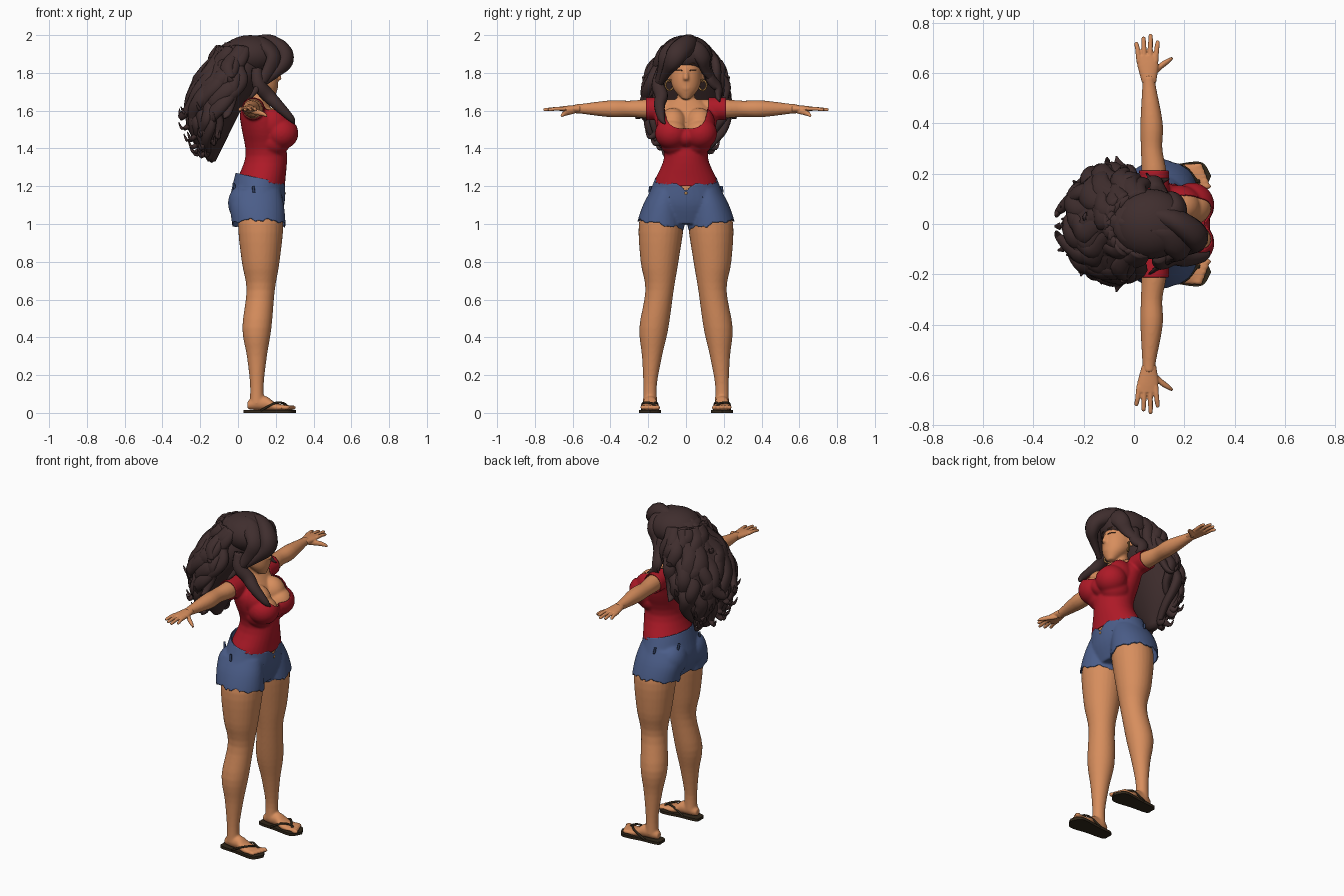
import bpy, bmesh, math, random
from mathutils import Vector, Matrix

random.seed(4)
if "Cube" in bpy.data.objects:
    bpy.data.objects.remove(bpy.data.objects["Cube"])

def material(name, *rgb):
    m = bpy.data.materials.new(name)
    m.use_nodes = True
    m.diffuse_color = (*rgb, 1)
    m.node_tree.nodes["Principled BSDF"].inputs["Base Color"].default_value = (*rgb, 1)
    return m

SKIN = material("warm skin", .68, .27, .11)
RED = material("red cotton", .42, .01, .02)
DENIM = material("blue denim", .07, .11, .25)
NAVY = material("dark denim", .03, .05, .12)
HAIR = material("dark brown hair", .05, .027, .027)
SOLE = material("sandal brown", .03, .02, .01)
GOLD = material("old gold", .4, .2, .06)
LASH = material("lash brown", .1, .04, .02)
SIDES = {"right": -1, "left": 1}
AXES = {"x": ("y", "z"), "y": ("x", "z"), "z": ("x", "y")}
UNIT = {"x": Vector((1, 0, 0)), "y": Vector((0, 1, 0)), "z": Vector((0, 0, 1))}

def spline(points, steps=4):
    """Catmull-Rom interpolation of tuples of any length."""
    result = []
    last = len(points) - 1
    for i in range(last):
        before, start, end, after = (points[min(max(i + k, 0), last)] for k in (-1, 0, 1, 2))
        for step in range(steps):
            t = step / steps
            result.append([q + t / 2 * (r - p + t * (2 * p - 5 * q + 4 * r - w + t * (3 * (q - r) + w - p)))
                           for p, q, r, w in zip(before, start, end, after)])
    return result + [list(points[-1])]

def tube(bm, points, axis=None, grow=0, sides=20, side=1):
    """Loft rings (x, y, z, radius, second radius if oval); without an axis they follow the path."""
    rings = []
    path = spline([(*p, p[-1]) if len(p) == 4 else p for p in points])
    for i, (x, y, z, ru, rv) in enumerate(path):
        center = Vector((x, y * side, z))
        if axis:
            u, v = (UNIT[name] for name in AXES[axis])
        else:
            ahead, behind = path[min(i + 1, len(path) - 1)], path[max(i - 1, 0)]
            tangent = Vector(ahead[:3]) - Vector(behind[:3])
            tangent.y *= side
            u = tangent.cross(Vector((x - .05, y * side, .01))).normalized()
            v = u.cross(tangent).normalized()
        ru, rv = max(ru + grow, .001), max(rv + grow, .001)
        rings.append([bm.verts.new(center + u * ru * math.cos(a) + v * rv * math.sin(a))
                      for a in (math.tau * k / sides for k in range(sides))])
    for lower, upper in zip(rings, rings[1:]):
        for k in range(sides):
            bm.faces.new((lower[k], lower[k - 1], upper[k - 1], upper[k]))
    bm.faces.new(rings[0])
    bm.faces.new(rings[-1][::-1])

def ball(bm, center, radii, grow=0):
    scale = Matrix.Diagonal([r + grow for r in radii] + [1])
    bmesh.ops.create_uvsphere(bm, u_segments=24, v_segments=14, radius=1,
                              matrix=Matrix.Translation(center) @ scale)

def trim(mesh, cut, reach):
    """Pull nearby vertices onto cut(point) = 0 and delete the faces beyond it."""
    bm = bmesh.new()
    bm.from_mesh(mesh)
    tiny = .0001
    for v in bm.verts:
        value = cut(v.co)
        slope = Vector([(cut(v.co + UNIT[a] * tiny) - value) / tiny for a in "xyz"])
        move = slope * (-value / max(slope.length_squared, .01))
        if move.length < reach:
            v.co += move
    beyond = [f for f in bm.faces if cut(f.calc_center_median()) > 0]
    bmesh.ops.delete(bm, geom=beyond, context="FACES")
    bm.to_mesh(mesh)
    bm.free()

def finish(bm, name, mat, voxel=0, cut=None, smooth=True, relax=5):
    """Make the object, optionally fused into one skin and trimmed as open cloth."""
    bmesh.ops.recalc_face_normals(bm, faces=bm.faces)
    mesh = bpy.data.meshes.new(name)
    bm.to_mesh(mesh)
    bm.free()
    ob = bpy.data.objects.new(name, mesh)
    bpy.context.collection.objects.link(ob)
    if voxel:
        mod = ob.modifiers.new("fuse", "REMESH")
        mod.mode, mod.voxel_size = "VOXEL", voxel
        mod = ob.modifiers.new("relax", "SMOOTH")
        mod.factor, mod.iterations = .5, relax
        mesh = bpy.data.meshes.new_from_object(ob.evaluated_get(bpy.context.evaluated_depsgraph_get()))
        ob.modifiers.clear()
        ob.data = mesh
    if cut:
        trim(mesh, cut, voxel * .6)
        ob.modifiers.new("cloth", "SOLIDIFY").thickness = .006
    mesh.materials.clear()
    mesh.materials.append(mat)
    mesh.polygons.foreach_set("use_smooth", [smooth] * len(mesh.polygons))

def torso(bm, grow=0):
    tube(bm, [(.12, 0, 1.16, .12, .16), (.12, 0, 1.22, .12, .16), (.15, 0, 1.36, .1, .105),
              (.13, 0, 1.5, .1, .145), (.11, 0, 1.58, .09, .15), (.09, 0, 1.66, .05, .08)], "z", grow, 32)
    for s in SIDES.values():
        ball(bm, (.23, s * .075, 1.48), (.08, .08, .075), grow)
        ball(bm, (.18, s * .07, 1.53), (.085, .075, .085), grow)
        ball(bm, (.19, s * .06, 1.44), (.08, .07, .07), grow)

ARM = [(.08, .06, 1.61, .05), (.08, .2, 1.61, .05), (.07, .3, 1.61, .043), (.07, .4, 1.61, .045),
       (.06, .55, 1.61, .027), (.06, .59, 1.61, .025)]
LEG = [(.12, .11, 1.12, .1), (.12, .13, 1, .12), (.12, .14, .8, .1), (.12, .14, .65, .075),
       (.1, .17, .45, .077), (.1, .18, .3, .053), (.1, .19, .15, .036), (.1, .19, .05, .038)]
FOOT = [(.05, .19, .04, .02), (.09, .19, .05, .035), (.15, .19, .05, .038),
        (.2, .19, .03, .05, .023), (.27, .19, .03, .053, .01)]

# Skin: torso, neck, head, nose, limbs and feet fused together
bm = bmesh.new()
torso(bm)
tube(bm, [(.08, 0, 1.58, .06), (.1, 0, 1.66, .047), (.11, 0, 1.73, .05)], "z")
tube(bm, [(.17, 0, 1.66, .02), (.14, 0, 1.72, .07), (.11, 0, 1.8, .1, .083), (.1, 0, 1.9, .08, .07),
          (.1, 0, 1.94, .02)], "z", sides=32)
tube(bm, [(.2, 0, 1.83, .008), (.22, 0, 1.77, .012, .015), (.2, 0, 1.76, .01)], "z")
ball(bm, (.2, 0, 1.72), (.012, .027, .014))
for s in SIDES.values():
    tube(bm, ARM, "y", side=s)
    tube(bm, LEG, "z", side=s, sides=28)
    tube(bm, FOOT, "x", side=s)
    for toe in range(5):
        ball(bm, (.284 - .008 * toe, s * (.15 + .02 * toe), .028), (.024, .014 - .001 * toe, .014))
    ball(bm, (.085, s * .088, 1.775), (.02, .01, .03))
finish(bm, "body", SKIN, .0065)

# Hands with spread fingers
for side, s in SIDES.items():
    bm = bmesh.new()
    tube(bm, [(.06, .56, 1.61, .028, .022), (.055, .63, 1.61, .042, .016), (.05, .67, 1.61, .042, .011)],
         "y", side=s)
    for finger, length in enumerate((.075, .095, .105, .08)):
        root, end = .02 + .022 * finger, .01 + .028 * finger
        tube(bm, [(root, .645, 1.61, .011), ((root + end) / 2, .69, 1.61, .01),
                  (end, .64 + length, 1.605, .009), (end, .65 + length, 1.605, .005)], "y", sides=12, side=s)
    tube(bm, [(.07, .595, 1.6, .017), (.11, .63, 1.59, .015), (.14, .65, 1.58, .011), (.155, .66, 1.57, .006)],
         "x", sides=12, side=s)
    finish(bm, side + "_hand", SKIN, .0037, relax=3)

# Scoop-neck shirt with short sleeves
def shirt_cut(p):
    depth = .04 + .135 * min(max((p.x - .05) / .08, 0), 1)
    scoop = (abs(p.y / .12) ** 3 + abs(min(p.z - 1.68, 0) / depth) ** 3) ** (1 / 3)
    hem = 1.255 - .22 * p.x
    return max((1 - scoop) * .12, hem - p.z, abs(p.y) - .213)

bm = bmesh.new()
torso(bm, grow=.01)
ball(bm, (.22, 0, 1.46), (.085, .06, .06))
for s in SIDES.values():
    tube(bm, ARM[:3], "y", grow=.01, side=s)
finish(bm, "shirt", RED, .0065, shirt_cut, relax=8)

# Denim shorts with a frayed hem and dipped front waist
def shorts_cut(p):
    dip = .035 * max(0, 1 - abs(p.y) / .05) if p.x > .15 else 0
    waist = 1.268 - .22 * p.x - dip
    angle = math.atan2(abs(p.y) - .13, p.x - .11)
    hem = .972 + .2 * abs(p.y) + .006 * math.sin(7 * angle) + .003 * math.sin(17 * angle)
    return max(p.z - waist, hem - p.z)

bm = bmesh.new()
tube(bm, [(.12, 0, 1.3, .125, .14), (.11, 0, 1.2, .14, .18), (.1, 0, 1.1, .145, .215), (.1, 0, 1, .11, .19)],
     "z", sides=36)
for s in SIDES.values():
    tube(bm, [(.1, .1, 1.18, .125, .085), (.1, .12, 1.1, .143, .108), (.11, .135, 1, .142, .125),
              (.11, .135, .92, .14, .125)], "z", sides=32, side=s)
    ball(bm, (.03, s * .09, 1.11), (.083, .1, .1))
finish(bm, "shorts", DENIM, .0065, shorts_cut, relax=10)

# Belt loops and waist button
bm = bmesh.new()
for s in SIDES.values():
    for x, y in ((.23, .08), (.085, .187), (-.018, .1)):
        top = 1.215 - .17 * x
        tube(bm, [(x - .005, y, top, .007), (x, y + .006, top - .035, .007)], "z", sides=8, side=s)
finish(bm, "belt_loops", NAVY)
bm = bmesh.new()
ball(bm, (.247, 0, 1.163), (.006, .009, .009))
finish(bm, "waist_button", GOLD)

# Sandals, hoop earrings, brows and lashes
for side, s in SIDES.items():
    bm = bmesh.new()
    edge = spline([(.03, 0), (.04, .035), (.15, .045), (.24, .058), (.28, .048), (.307, 0)])
    outline = edge + [(x, -width) for x, width in edge[-2:0:-1]]
    face = bm.faces.new([bm.verts.new((x, s * .19 + width, 0)) for x, width in outline])
    raised = bmesh.ops.extrude_face_region(bm, geom=[face])["geom"]
    bmesh.ops.translate(bm, verts=[v for v in raised if isinstance(v, bmesh.types.BMVert)], vec=(0, 0, .016))
    finish(bm, side + "_sole", SOLE, smooth=False)

    bm = bmesh.new()
    for d in (-1, 1):
        tube(bm, [(.265, .17, .02, .006), (.25, .17, .047, .006), (.2, .19 + d * .036, .053, .006),
                  (.12, .19 + d * .042, .012, .006)], sides=8, side=s)
    finish(bm, side + "_strap", SOLE)

    bm = bmesh.new()
    turns = [math.tau * k / 12 for k in range(13)]
    tube(bm, [(.115 + .012 * math.sin(a), .088 + .02 * math.sin(a), 1.735 + .027 * math.cos(a), .005)
              for a in turns], sides=8, side=s)
    finish(bm, side + "_earring", GOLD)

    bm = bmesh.new()
    for z, lift in ((1.812, .004), (1.842, .009)):
        tube(bm, [(.111 + .1 * math.sqrt(1 - (y / .084) ** 2), y, z + lift * math.sin((y - .015) * 55), .003)
                  for y in (.018, .03, .043, .056)], "y", sides=8, side=s)
    finish(bm, side + "_brow_and_lash", LASH)

# Hair: crown and back mass
MASS = [(.02, 0, 1.96, .09, .08), (-.02, 0, 1.8, .15, .165), (-.12, 0, 1.6, .135, .195),
        (-.14, 0, 1.45, .08, .14), (-.14, 0, 1.33, .02, .03)]
CURVE = spline(MASS, 14)
bm = bmesh.new()
ball(bm, (.065, 0, 1.893), (.155, .14, .107))
tube(bm, MASS, "z", sides=32)

def lock(*path, width=.04, depth=.026, side=1):
    last = len(path) - 1
    fade = [max(.08, min(1, .7 + k / last) * (1 - (k / last) ** 3)) for k in range(last + 1)]
    tube(bm, [(*p, width * f, depth * f) for p, f in zip(path, fade)], sides=12, side=side)

# Wavy locks down the back with flicked tips
count = 25
for i in range(count):
    turn = math.pi * (.44 + 1.12 * i / (count - 1))
    low, phase = (1.5, 1.38, 1.6, 1.44)[i % 4] + random.uniform(-.03, .03), random.uniform(0, 6)
    path = []
    for k in range(9):
        z = 1.93 + (low - 1.93) * k / 8
        cx, _, _, rx, ry = min(CURVE, key=lambda ring: abs(ring[2] - z))
        a = turn + .17 * math.sin(k * 1.5 + phase)
        out = 1.02 + .1 * math.sin(k * 1.3 + phase)
        path.append((cx + rx * out * math.cos(a), ry * out * math.sin(a), z))
    x, y, z = path[-1]
    for flick, rise in ((.035, -.02), (.055, .015)):
        path.append((x + flick * math.cos(turn), y + flick * math.sin(turn), z + rise))
    lock(*path, width=random.uniform(.042, .06), depth=.034)

# Fringe sweeping to the right of the face, and the shorter left sweep
lock((.08, .04, 1.95), (.17, .01, 1.95), (.24, -.04, 1.91), (.25, -.07, 1.86), (.21, -.1, 1.81),
     (.09, -.16, 1.7), width=.062, depth=.05)
lock((.06, -.03, 1.96), (.14, -.06, 1.94), (.19, -.1, 1.88), (.15, -.13, 1.79), (.06, -.2, 1.66),
     width=.06, depth=.04)
lock((.09, 0, 1.96), (.17, .04, 1.93), (.17, .09, 1.88), (.13, .11, 1.81), (.05, .2, 1.68),
     width=.055, depth=.032)

# Locks over the shoulders, at the sides and behind the crown
lock((.1, -.13, 1.82), (.11, -.15, 1.74), (.16, -.13, 1.68), (.21, -.14, 1.63), (.28, -.13, 1.56),
     (.3, -.11, 1.53), depth=.036)
lock((.09, .11, 1.85), (.1, .13, 1.77), (.08, .17, 1.72), (.1, .17, 1.67), (.14, .18, 1.65))
for s in SIDES.values():
    lock((0, .15, 1.82), (-.03, .21, 1.74), (-.04, .2, 1.66), (-.06, .23, 1.58), (-.07, .27, 1.56), side=s)
    lock((-.02, .12, 1.9), (-.06, .18, 1.83), (-.04, .21, 1.76), (-.05, .23, 1.78), side=s)
    lock((-.06, .13, 1.86), (-.2, .13, 1.73), (-.25, .1, 1.63), (-.3, .05, 1.57), (-.31, .03, 1.61), side=s)
lock((0, -.02, 1.96), (-.09, 0, 1.91), (-.18, .03, 1.81), (-.2, .02, 1.83), width=.05)
finish(bm, "hair", HAIR)
